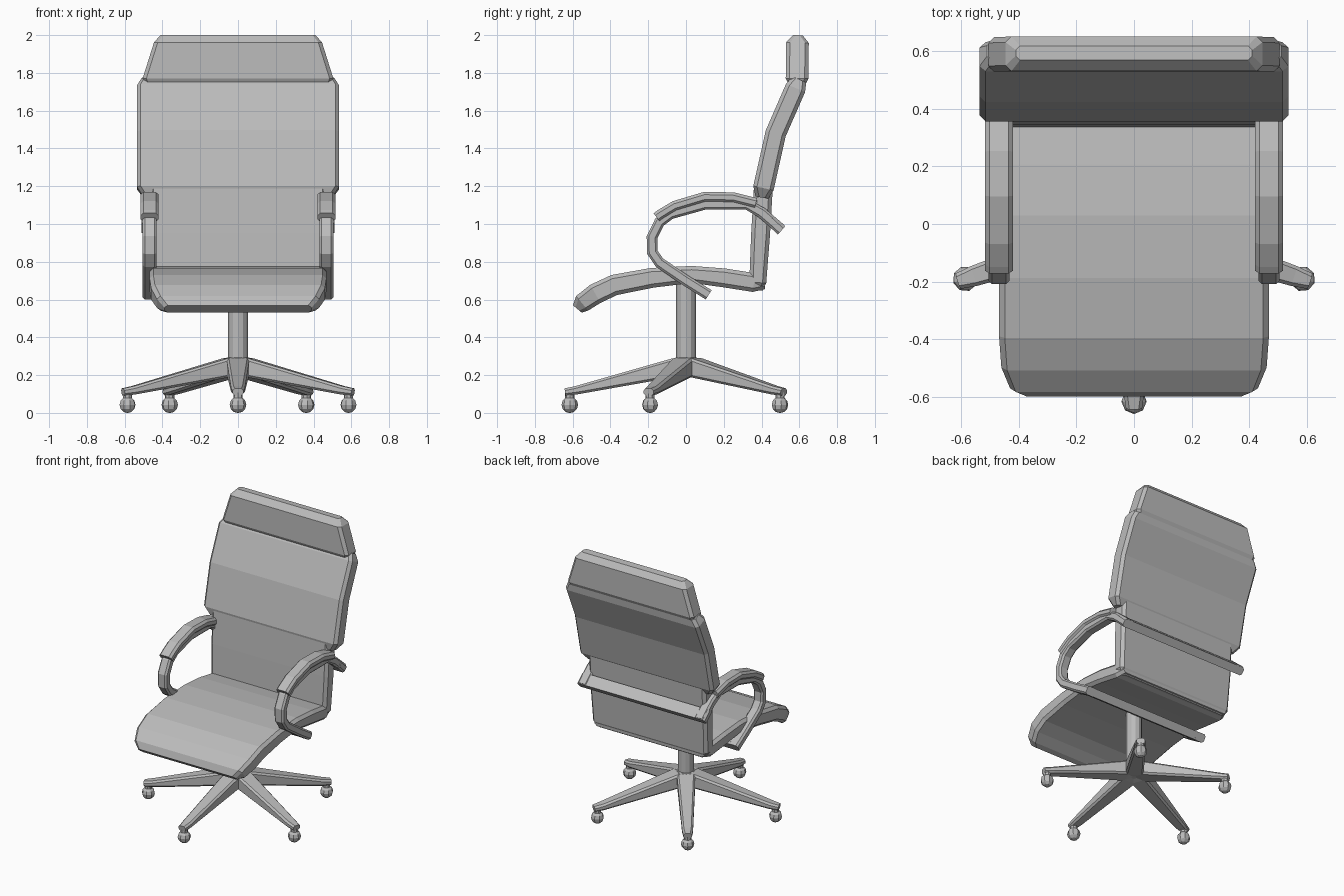
import bpy, bmesh
from math import radians
from mathutils import Vector, Matrix

if "Cube" in bpy.data.objects:
    bpy.data.objects.remove(bpy.data.objects["Cube"], do_unlink=True)

grey = bpy.data.materials.new("plain grey")
grey.use_nodes = True
grey.diffuse_color = (0.5, 0.5, 0.5, 1)
grey.node_tree.nodes["Principled BSDF"].inputs["Base Color"].default_value = (0.5, 0.5, 0.5, 1)


def finish(name, bm, matrix=Matrix()):
    bmesh.ops.recalc_face_normals(bm, faces=bm.faces)
    mesh = bpy.data.meshes.new(name)
    bm.to_mesh(mesh)
    bm.free()
    mesh.transform(matrix)
    mesh.materials.append(grey)
    obj = bpy.data.objects.new(name, mesh)
    bpy.context.collection.objects.link(obj)


def strip(name, stations, bevel=0.02, x=0, matrix=Matrix()):
    """Loft a chamfered slab along stations of (y, z, half width, thickness)."""
    bm = bmesh.new()
    points = [Vector((0, s[0], s[1])) for s in stations]
    rings = []
    for i, (y, z, w, t) in enumerate(stations):
        along = (points[min(i + 1, len(points) - 1)] - points[max(i - 1, 0)]).normalized()
        up = Vector((1, 0, 0)).cross(along)
        h = t / 2
        b = min(bevel, h * 0.6)
        outline = [(w, h - b), (w - b, h), (b - w, h), (-w, h - b),
                   (-w, b - h), (b - w, -h), (w - b, -h), (w, b - h)]
        rings.append([bm.verts.new(points[i] + Vector((x + u, 0, 0)) + up * v)
                      for u, v in outline])
    for a, c in zip(rings, rings[1:]):
        for k in range(8):
            n = (k + 1) % 8
            bm.faces.new((a[k], a[n], c[n], c[k]))
    bm.faces.new(rings[0])
    bm.faces.new(rings[-1])
    finish(name, bm, matrix)


def cylinder(name, radius, depth, sides, matrix):
    bm = bmesh.new()
    bmesh.ops.create_cone(bm, cap_ends=True, segments=sides, radius1=radius,
                          radius2=radius, depth=depth)
    finish(name, bm, matrix)


# Cushions
strip("seat", [(-0.575, 0.55, 0.39, 0.06), (-0.55, 0.58, 0.43, 0.1),
               (-0.48, 0.63, 0.46, 0.11), (-0.38, 0.677, 0.468, 0.11),
               (-0.18, 0.715, 0.468, 0.105), (0.03, 0.733, 0.468, 0.09),
               (0.2, 0.715, 0.468, 0.1), (0.36, 0.69, 0.46, 0.1),
               (0.42, 0.685, 0.44, 0.06)])
strip("lower_back", [(0.375, 0.65, 0.43, 0.06), (0.38, 0.69, 0.46, 0.09),
                     (0.395, 0.95, 0.468, 0.1), (0.41, 1.2, 0.468, 0.1)])
strip("upper_back", [(0.402, 1.14, 0.5, 0.07), (0.41, 1.19, 0.535, 0.11),
                     (0.475, 1.48, 0.535, 0.11), (0.58, 1.72, 0.535, 0.11),
                     (0.6, 1.765, 0.51, 0.08)])
strip("headrest", [(0.588, 1.73, 0.49, 0.08), (0.588, 1.77, 0.505, 0.12),
                   (0.59, 1.96, 0.445, 0.12), (0.593, 2.0, 0.41, 0.05)])

# Arm loops with pads, joined by rails behind the back and under the seat
loop = [(0.12, 0.625), (0, 0.7), (-0.14, 0.795), (-0.178, 0.85), (-0.18, 0.93),
        (-0.14, 1.01), (-0.08, 1.055), (0.1, 1.105), (0.32, 1.105),
        (0.4, 1.06), (0.505, 0.97)]
pad = [(-0.155, 1.035), (-0.135, 1.05), (-0.06, 1.095), (0.1, 1.143),
       (0.25, 1.14), (0.37, 1.11)]
for side, x in (("left", 0.468), ("right", -0.468)):
    strip(side + "_arm", [(y, z, 0.037, 0.058) for y, z in loop], 0.012, x)
    strip(side + "_arm_pad", [(y, z, 0.048, 0.055) for y, z in pad], 0.015, x)
strip("rear_rail", [(0.445, 1.02, 0.51, 0.055), (0.505, 0.965, 0.51, 0.055)], 0.012)
strip("under_seat_rail", [(0.06, 0.663, 0.505, 0.055), (0.12, 0.625, 0.505, 0.055)], 0.012)

# Column and five-legged base
cylinder("column", 0.052, 0.47, 12, Matrix.Translation((0, 0, 0.465)))
cylinder("hub", 0.065, 0.09, 10, Matrix.Translation((0, 0, 0.245)))
for i in range(5):
    turn = Matrix.Rotation(radians(72 * i), 4, "Z")
    strip(f"leg_{i + 1}", [(0, 0.25, 0.06, 0.09), (-0.06, 0.24, 0.06, 0.1),
                           (-0.58, 0.12, 0.036, 0.045), (-0.64, 0.11, 0.028, 0.04)],
          0.012, 0, turn)
    cylinder(f"caster_stem_{i + 1}", 0.025, 0.07, 8,
             turn @ Matrix.Translation((0, -0.615, 0.095)))
    bm = bmesh.new()
    bmesh.ops.create_uvsphere(bm, u_segments=8, v_segments=6, radius=0.044)
    finish(f"caster_{i + 1}", bm, turn @ Matrix.Translation((0, -0.615, 0.043)))
